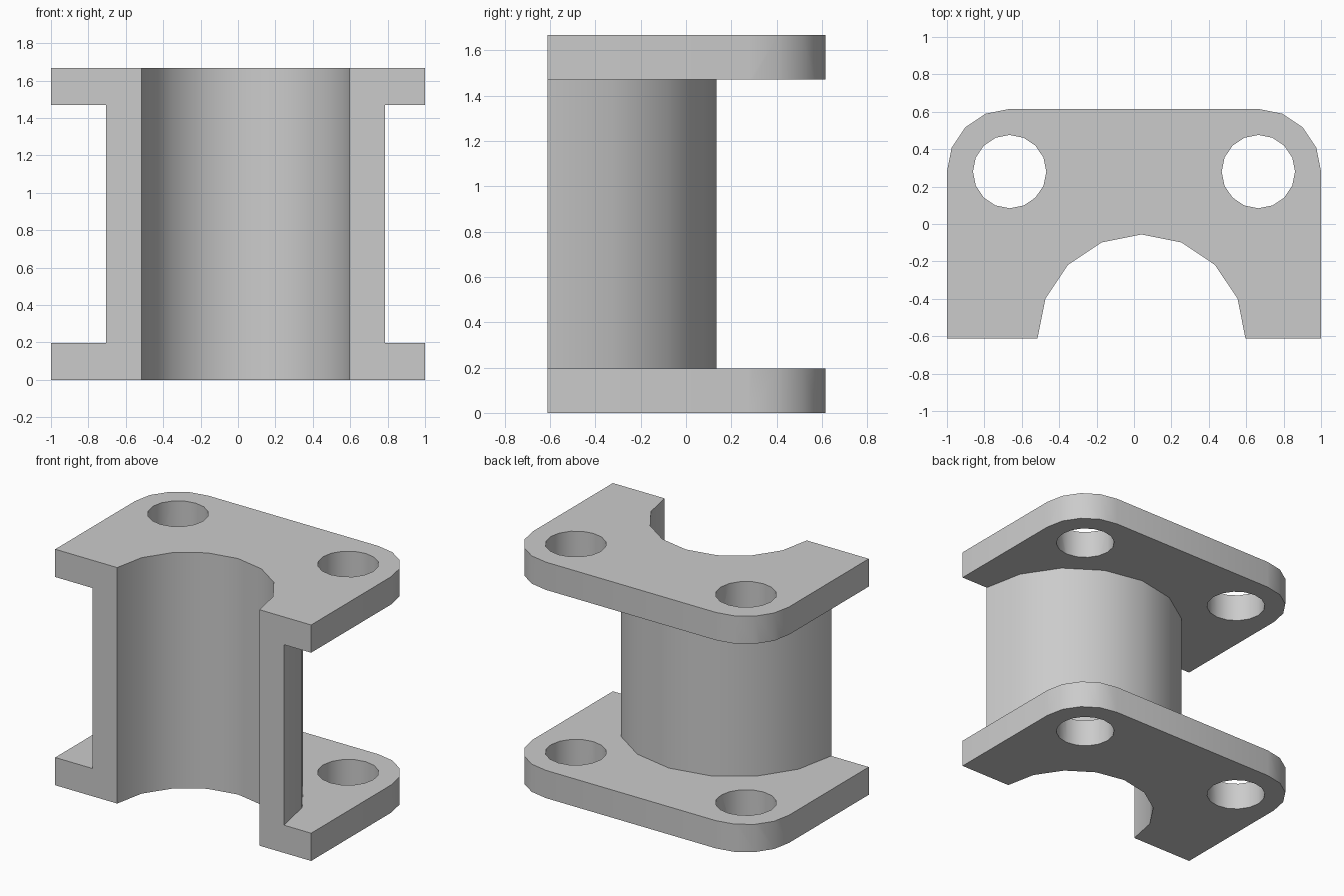
import bpy
import bmesh
from math import cos, sin, pi

cube = bpy.data.objects.get("Cube")
if cube:
    bpy.data.objects.remove(cube, do_unlink=True)

HEIGHT, FLANGE = 1.667, 0.196
FRONT, BACK = -0.612, 0.612
BORE_X, BORE_R, WALL_R = 0.04, 0.556, 0.747
BOLT_X, BOLT_Y, BOLT_R = 0.665, 0.28, 0.196
CORNER_R = 1 - BOLT_X


def arc(cx, cy, r, start, end, steps):
    """Points along an arc, both ends included."""
    angles = [start + (end - start) * i / steps for i in range(steps + 1)]
    return [(cx + r * cos(a), cy + r * sin(a)) for a in angles]


def prism(name, loops, z0, z1):
    """Extrude an outline, with optional hole loops, from z0 to z1."""
    bm = bmesh.new()
    for loop in loops:
        verts = [bm.verts.new((x, y, z0)) for x, y in loop]
        for a, b in zip(verts, verts[1:] + verts[:1]):
            bm.edges.new((a, b))
    bmesh.ops.triangle_fill(bm, use_beauty=True, edges=bm.edges[:])
    bottom = bm.faces[:]
    result = bmesh.ops.extrude_face_region(bm, geom=bottom, use_keep_orig=True)
    top = [v for v in result["geom"] if isinstance(v, bmesh.types.BMVert)]
    bmesh.ops.translate(bm, verts=top, vec=(0, 0, z1 - z0))
    bmesh.ops.recalc_face_normals(bm, faces=bm.faces[:])
    mesh = bpy.data.meshes.new(name)
    bm.to_mesh(mesh)
    bm.free()
    obj = bpy.data.objects.new(name, mesh)
    bpy.context.collection.objects.link(obj)
    return obj


# Full-height body: rounded back corners, half-round bore, two bolt holes
outline = [(1, FRONT)]
outline += arc(BOLT_X, BOLT_Y, CORNER_R, 0, pi / 2, 4)
outline += arc(-BOLT_X, BOLT_Y, CORNER_R, pi / 2, pi, 4)
outline += [(-1, FRONT)]
outline += arc(BORE_X, FRONT, BORE_R, pi, 0, 8)
holes = [arc(s * BOLT_X, BOLT_Y, BOLT_R, 0, 2 * pi, 16)[:-1] for s in (-1, 1)]
body = prism("flanged_half_sleeve", [outline] + holes, 0, HEIGHT)

# Cutter that clears the space between the flanges, outside the sleeve wall
clearance = [(BORE_X + WALL_R, -1), (1.3, -1), (1.3, 1), (-1.3, 1),
             (-1.3, -1), (BORE_X - WALL_R, -1)]
clearance += arc(BORE_X, FRONT, WALL_R, pi, 0, 8)
cutter = prism("relief_cutter", [clearance], FLANGE, HEIGHT - FLANGE)
cutter.hide_render = True

cut = body.modifiers.new("relief", 'BOOLEAN')
cut.operation = 'DIFFERENCE'
cut.solver = 'EXACT'
cut.object = cutter

bpy.ops.object.select_all(action='DESELECT')
body.select_set(True)
bpy.context.view_layer.objects.active = body
bpy.ops.object.modifier_apply(modifier=cut.name)
bpy.data.objects.remove(cutter, do_unlink=True)

# Plain grey finish
grey = bpy.data.materials.new("light_grey")
grey.use_nodes = True
colour = (0.6, 0.6, 0.6, 1)
grey.diffuse_color = colour
grey.node_tree.nodes["Principled BSDF"].inputs["Base Color"].default_value = colour
body.data.materials.clear()
body.data.materials.append(grey)

bpy.ops.object.shade_smooth_by_angle(angle=pi / 6)
